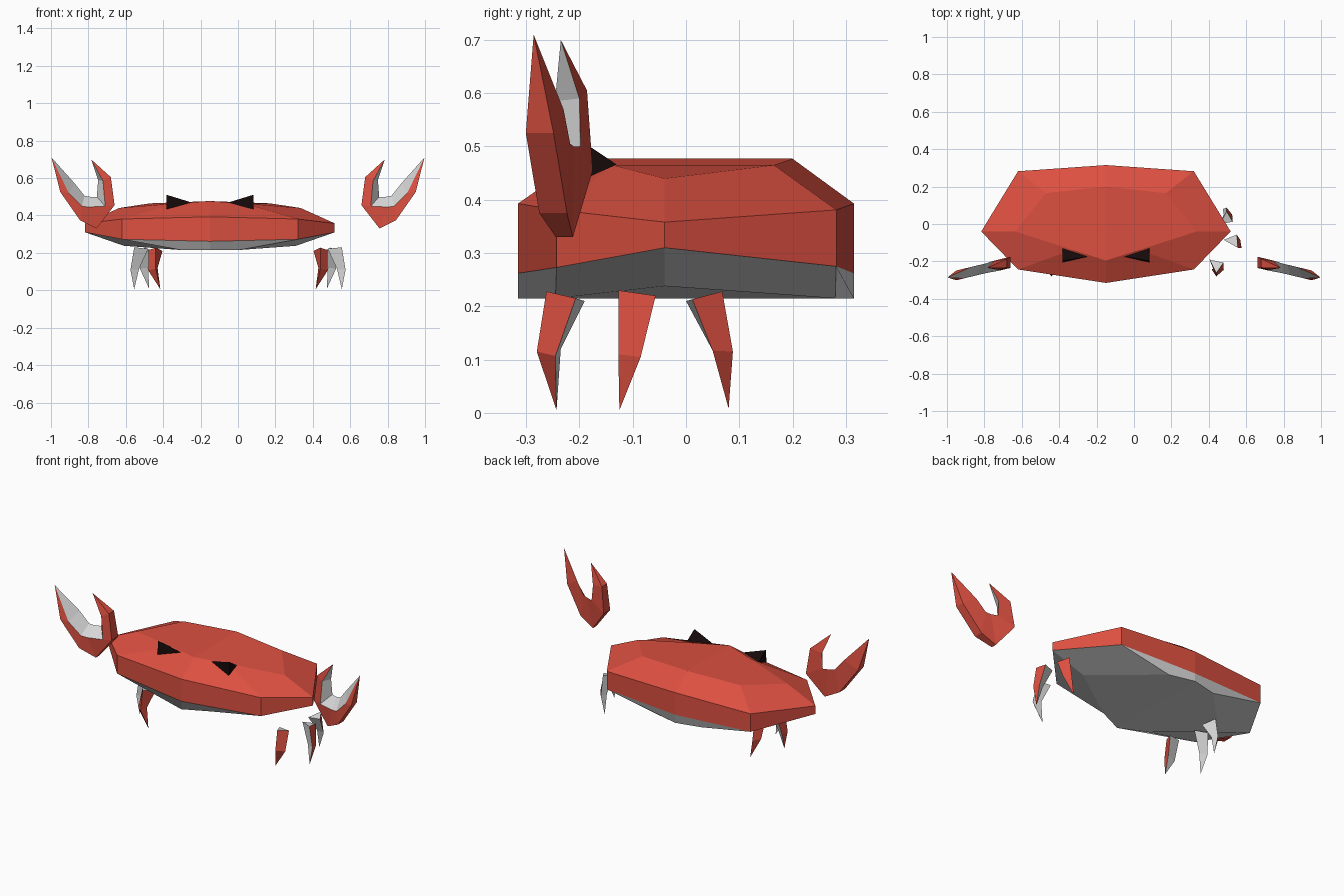
import bpy, bmesh
from mathutils import Vector

if "Cube" in bpy.data.objects:
    bpy.data.objects.remove(bpy.data.objects["Cube"])


def material(name, rgb):
    m = bpy.data.materials.new(name)
    m.diffuse_color = (*rgb, 1)
    m.use_nodes = True
    m.node_tree.nodes["Principled BSDF"].inputs["Base Color"].default_value = m.diffuse_color
    return m


RED = material("shell red", (0.72, 0.08, 0.052))
GREY = material("underside grey", (0.68, 0.68, 0.68))
BLACK = material("eye black", (0.008, 0.003, 0.003))


def build(name, verts, faces, mats):
    """faces: list of (vertex indices, material index)"""
    bm = bmesh.new()
    vs = [bm.verts.new(v) for v in verts]
    for idx, mi in faces:
        bm.faces.new([vs[i] for i in idx]).material_index = mi
    bmesh.ops.recalc_face_normals(bm, faces=bm.faces)
    me = bpy.data.meshes.new(name)
    bm.to_mesh(me)
    bm.free()
    for m in mats:
        me.materials.append(m)
    ob = bpy.data.objects.new(name, me)
    bpy.context.collection.objects.link(ob)
    return ob


def pair(name, verts, faces, mats, cx=0.0):
    """Build a right part and its mirror image about x = cx."""
    build(name + "_right", verts, faces, mats)
    build(name + "_left", [(2 * cx - x, y, z) for x, y, z in verts], faces, mats)


# Shell: eight-sided rings, given as half outlines from front to back
CX = -0.15
rings = [
    [(0, -.195, .477), (.18, -.138, .465), (.485, -.04, .44), (.32, .165, .465), (0, .2, .477)],
    [(0, -.315, .393), (.47, -.243, .381), (.667, -.04, .358), (.47, .282, .381), (0, .315, .393)],
    [(0, -.315, .262), (.47, -.243, .273), (.667, -.04, .31), (.47, .282, .275), (0, .315, .262)],
    [(0, -.315, .215), (.15, -.245, .215), (.46, -.04, .238), (.15, .28, .215), (0, .315, .215)],
]
verts, faces = [], []
for half in rings:
    verts += [(CX + x, y, z) for x, y, z in half]
    verts += [(CX - x, y, z) for x, y, z in half[3:0:-1]]
for r in range(3):
    for i in range(8):
        a, b = r * 8 + i, r * 8 + (i + 1) % 8
        faces.append(((a, b, b + 8, a + 8), 1 if r == 2 else 0))
for base, mi in ((0, 0), (24, 1)):      # top and belly, folded on the centre line
    faces.append(([base + i for i in (0, 1, 2, 3, 4)], mi))
    faces.append(([base + i for i in (4, 5, 6, 7, 0)], mi))
build("shell", verts, faces, [RED, GREY])

# Eyes: three-sided cones pointing to the middle
eye = [(.083, -.197, .511), (.083, -.13, .466), (.083, -.205, .433), (-.05, -.175, .47)]
pair("eye", eye, [((0, 1, 2), 0), ((0, 1, 3), 0), ((1, 2, 3), 0), ((2, 0, 3), 0)],
     [BLACK], CX)


# Claws: a curved pincer swept between two tips, in a slightly turned plane
def claw_y(x):
    return -.205 - .24 * (x - .66)


tips = [(.785, .70), (.997, .71)]
# outer edge, inner front edge, inner back edge (x, z), half thickness
stations = [
    ((.68, .605), (.722, .585), (.748, .59), .024),
    ((.66, .455), (.71, .45), (.755, .50), .03),
    ((.757, .33), (.80, .445), (.79, .50), .016),
    ((.845, .375), (.835, .45), (.82, .505), .026),
    ((.95, .525), (.905, .52), (.872, .57), .026),
]
verts, faces = [], []
for out, inf, inb, t in stations:
    for (x, z), s in ((out, -t), (out, t), (inb, max(t, .026)), (inf, -max(t, .026))):
        verts.append((x, claw_y(x) + s, z))
verts += [(x, claw_y(x), z) for x, z in tips]
for k in range(4):
    mi = 1 if k == 2 else 0             # inner surface is pale
    n = (k + 1) % 4
    for r in range(4):
        faces.append(((r * 4 + k, r * 4 + n, r * 4 + 4 + n, r * 4 + 4 + k), mi))
    faces.append(((k, n, 20), mi))
    faces.append(((16 + k, 16 + n, 21), mi))
pair("claw", verts, faces, [RED, GREY])

# Legs: three-sided, bent at the knee, red outside and pale inside
legs = {
    "front_leg": [(.44, -.262, .228), (.478, -.207, .215), (.404, -.19, .21),
                  (.44, -.28, .115), (.48, -.245, .107), (.43, -.235, .12),
                  (.415, -.243, .005)],
    "middle_leg": [(.555, -.127, .23), (.55, -.057, .22), (.48, -.085, .222),
                   (.575, -.127, .11), (.568, -.085, .105), (.53, -.105, .112),
                   (.555, -.125, .005)],
    "back_leg": [(.528, .012, .213), (.495, .068, .228), (.46, .0, .21),
                 (.525, .05, .117), (.495, .088, .115), (.48, .052, .12),
                 (.475, .08, .008)],
}
for name, pts in legs.items():
    faces = [((0, 1, 2), 1)]
    for k in range(3):
        n = (k + 1) % 3
        mi = 0 if k == 0 or (k == 2 and name == "front_leg") else 1
        faces.append(((k, n, n + 3, k + 3), mi))
        faces.append(((k + 3, n + 3, 6), mi))
    pair(name, pts, faces, [RED, GREY])
